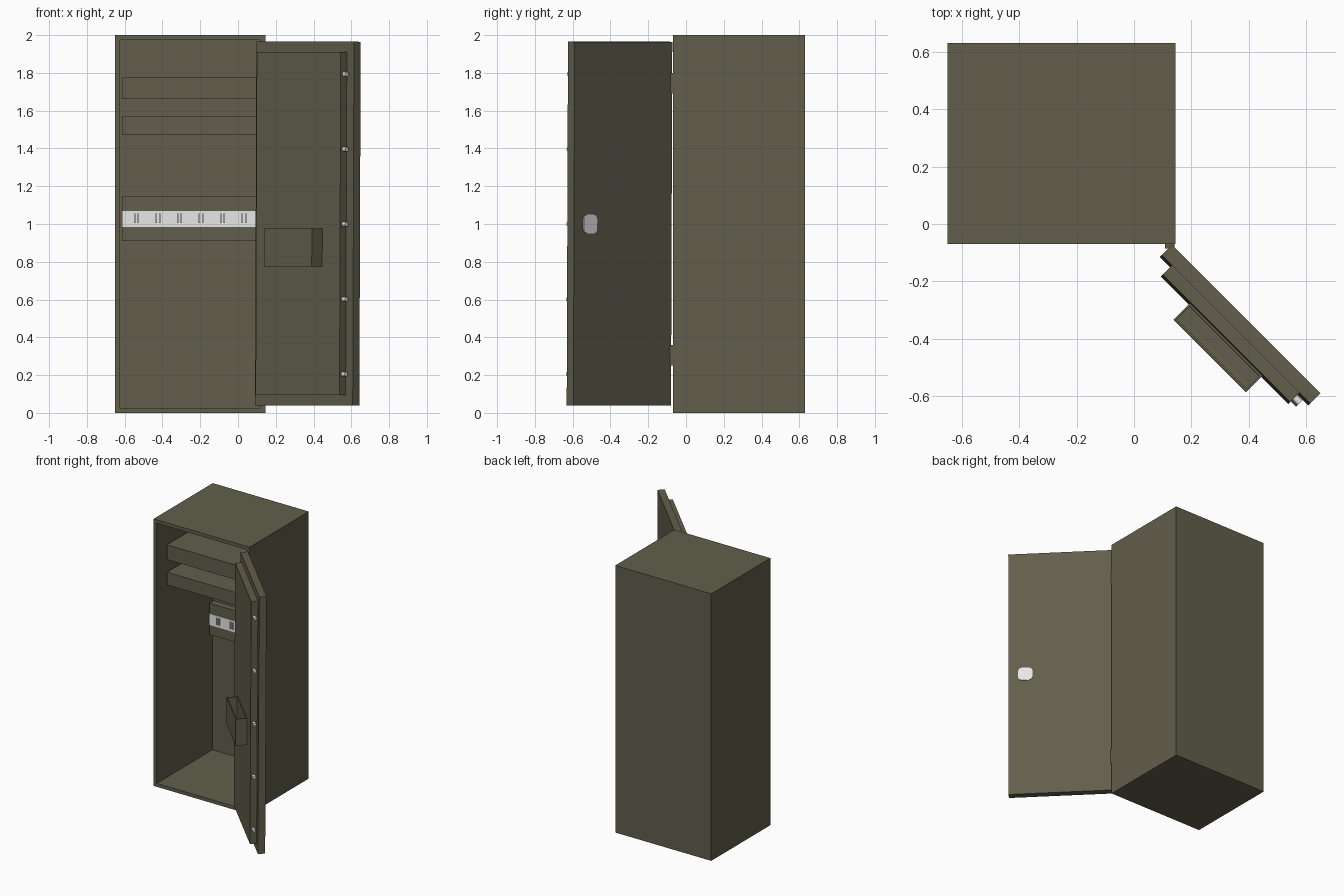
import bpy, bmesh, math
from mathutils import Matrix, Vector

if "Cube" in bpy.data.objects:
    bpy.data.objects.remove(bpy.data.objects["Cube"])


def make_material(name, rgb):
    m = bpy.data.materials.new(name)
    m.diffuse_color = (*rgb, 1)
    m.use_nodes = True
    m.node_tree.nodes["Principled BSDF"].inputs["Base Color"].default_value = m.diffuse_color
    return m


OLIVE = make_material("olive steel", (0.122, 0.113, 0.072))
LIGHT = make_material("light metal", (0.80, 0.80, 0.80))

# The open door: local x runs along the door, local y points outward
DOOR = (Matrix.Rotation(math.radians(-45), 4, 'Z')
        @ Matrix.Translation((0, -0.010, 0))
        @ Matrix.Rotation(-0.005, 4, 'X'))


def finish(bm, name, mat, frame):
    bm.transform(frame)
    me = bpy.data.meshes.new(name)
    bm.to_mesh(me)
    bm.free()
    me.materials.append(mat)
    ob = bpy.data.objects.new(name, me)
    bpy.context.collection.objects.link(ob)
    return ob


def box(name, x, y, z, mat=OLIVE, frame=Matrix(), opening=None, wall=0, depth=0,
        chamfer=0):
    """Box from ranges; optionally hollowed from one side or with cut corners."""
    bm = bmesh.new()
    size = Vector((x[1] - x[0], y[1] - y[0], z[1] - z[0]))
    mid = Vector((sum(x), sum(y), sum(z))) / 2
    bmesh.ops.create_cube(bm, size=1, matrix=Matrix.Translation(mid)
                          @ Matrix.Diagonal((*size, 1)))
    if opening:
        direction = Vector(opening)
        bm.normal_update()
        face = max(bm.faces, key=lambda f: f.normal.dot(direction))
        bmesh.ops.inset_individual(bm, faces=[face], thickness=wall)
        pushed = bmesh.ops.extrude_discrete_faces(bm, faces=[face])["faces"][0]
        bmesh.ops.translate(bm, verts=pushed.verts, vec=-direction * depth)
    if chamfer:
        edges = [e for e in bm.edges
                 if abs(e.verts[0].co.y - e.verts[1].co.y) > 1e-5]
        bmesh.ops.bevel(bm, geom=edges, offset=chamfer, segments=2,
                        profile=0.5, affect='EDGES')
    return finish(bm, name, mat, frame)


# Cabinet shell, open at the front
box("cabinet", (-0.65, 0.145), (-0.07, 0.63), (0, 2),
    opening=(0, -1, 0), wall=0.036, depth=0.66)

# Two thick shelves
for i, z in enumerate(((1.665, 1.775), (1.475, 1.57))):
    box(f"shelf_{i + 1}", (-0.614, 0.109), (0.035, 0.59), z)

# Storage rack on the back wall with a light strip and paired pegs
box("rack_board", (-0.614, 0.109), (0.54, 0.59), (0.91, 1.145))
box("rack_strip", (-0.614, 0.109), (0.534, 0.54), (0.985, 1.07), LIGHT)
for i in range(6):
    for k, side in enumerate((-0.009, 0.009)):
        cx = -0.538 + i * 0.114 + side
        box(f"rack_peg_{i + 1}_{k + 1}", (cx - 0.004, cx + 0.004),
            (0.525, 0.534), (1.005, 1.055), LIGHT)

# Door slab and raised inner panel
box("door_slab", (0.145, 0.876), (-0.0075, 0.0425), (0.04, 1.965), frame=DOOR)
box("door_inner_panel", (0.195, 0.823), (-0.0535, -0.0075), (0.095, 1.91),
    frame=DOOR)

# Open-topped storage tray on the inside of the door
box("door_tray", (0.333, 0.69), (-0.132, -0.0535), (0.775, 0.975), frame=DOOR,
    opening=(0, 0, 1), wall=0.010, depth=0.19)

# Lock plate on the outside of the door
box("lock_plate", (0.707, 0.807), (0.0425, 0.0475), (0.95, 1.05), LIGHT, DOOR,
    chamfer=0.025)

# Locking bolts along the free edge of the inner panel
for i in range(5):
    bm = bmesh.new()
    bmesh.ops.create_cone(bm, cap_ends=True, segments=12, radius1=0.012,
                          radius2=0.012, depth=0.028,
                          matrix=Matrix.Translation((0.835, -0.03, 0.205 + i * 0.397))
                          @ Matrix.Rotation(math.pi / 2, 4, 'Y'))
    finish(bm, f"locking_bolt_{i + 1}", LIGHT, DOOR)

# Hinge blocks between cabinet and door
for i, z in enumerate(((0.25, 0.36), (1.69, 1.80))):
    box(f"hinge_{i + 1}", (0.108, 0.141), (-0.086, -0.07), z)
